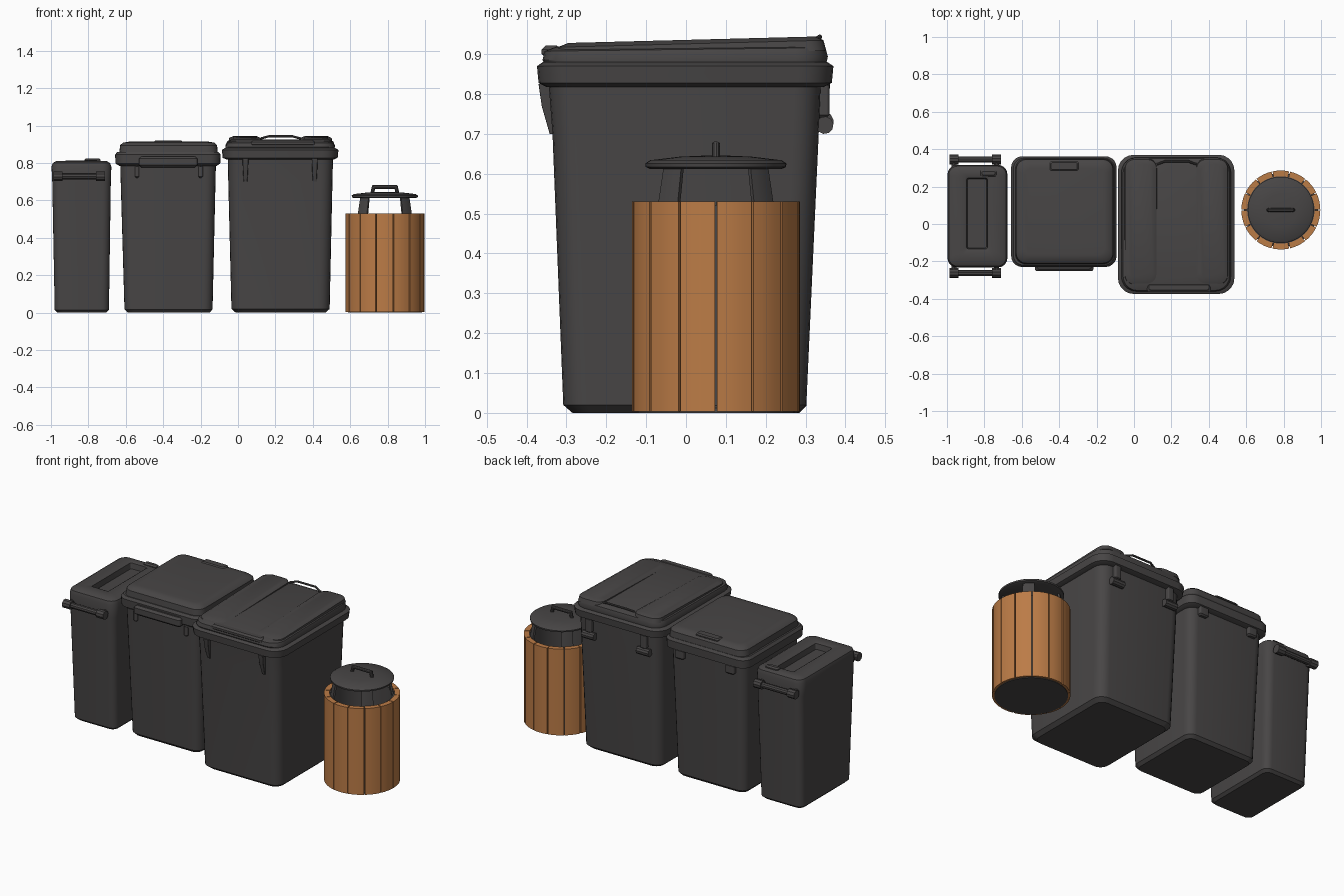
import bpy, bmesh, math
from mathutils import Vector

if "Cube" in bpy.data.objects:
    bpy.data.objects.remove(bpy.data.objects["Cube"])


def material(name, rgb):
    m = bpy.data.materials.new(name)
    m.diffuse_color = (*rgb, 1)
    m.use_nodes = True
    m.node_tree.nodes["Principled BSDF"].inputs["Base Color"].default_value = m.diffuse_color
    return m


DARK = material("dark grey plastic", (0.064, 0.060, 0.060))
WOOD = material("orange wood", (0.50, 0.20, 0.062))


def finish(bm, name, mat, angle=35):
    bmesh.ops.recalc_face_normals(bm, faces=bm.faces)
    me = bpy.data.meshes.new(name)
    bm.to_mesh(me)
    bm.free()
    ob = bpy.data.objects.new(name, me)
    bpy.context.collection.objects.link(ob)
    me.materials.append(mat)
    bpy.ops.object.select_all(action='DESELECT')
    ob.select_set(True)
    bpy.context.view_layer.objects.active = ob
    bpy.ops.object.shade_smooth_by_angle(angle=math.radians(angle))
    return ob


def skin(bm, rings):
    """Bridge equal rings of points and cap both ends."""
    vs = [[bm.verts.new(p) for p in r] for r in rings]
    n = len(vs[0])
    for a, b in zip(vs, vs[1:]):
        for i in range(n):
            j = (i + 1) % n
            bm.faces.new((a[i], a[j], b[j], b[i]))
    bm.faces.new(vs[0][::-1])
    bm.faces.new(vs[-1])


def loft(name, levels, slope=0.0, mat=DARK):
    """Stack rounded rectangles given as (z, x0, x1, y0, y1, corner radius)."""
    bm = bmesh.new()
    rings = []
    for z, x0, x1, y0, y1, r in levels:
        ring = []
        for q, (cx, cy) in enumerate(((x1 - r, y1 - r), (x0 + r, y1 - r),
                                      (x0 + r, y0 + r), (x1 - r, y0 + r))):
            for k in range(6):
                t = math.pi / 2 * (q + k / 5)
                x, y = cx + r * math.cos(t), cy + r * math.sin(t)
                ring.append((x, y, z + slope * y))
        rings.append(ring)
    skin(bm, rings)
    return finish(bm, name, mat)


def box(name, x0, x1, y0, y1, z0, z1, r=0.008, slope=0.0):
    e = min(r, (z1 - z0) / 3)
    return loft(name, [(z0, x0 + e, x1 - e, y0 + e, y1 - e, r), (z0 + e, x0, x1, y0, y1, r),
                       (z1 - e, x0, x1, y0, y1, r), (z1, x0 + e, x1 - e, y0 + e, y1 - e, r)], slope)


def tube(name, pts, r, n=10):
    """Round rod through a few points."""
    bm = bmesh.new()
    for a, b in zip(pts, pts[1:]):
        a, b = Vector(a), Vector(b)
        d = (b - a).normalized()
        u = d.orthogonal().normalized()
        v = d.cross(u)
        skin(bm, [[p + u * r * math.cos(2 * math.pi * k / n) + v * r * math.sin(2 * math.pi * k / n)
                   for k in range(n)] for p in (a - d * r * .5, b + d * r * .5)])
    return finish(bm, name, DARK)


def lathe(name, prof, cx, cy, n=40, mat=DARK):
    """Turn (radius, z) points around a vertical axis."""
    bm = bmesh.new()
    skin(bm, [[(cx + r * math.cos(2 * math.pi * k / n), cy + r * math.sin(2 * math.pi * k / n), z)
               for k in range(n)] for r, z in prof])
    return finish(bm, name, mat)


def arc_block(bm, cx, cy, a0, a1, low, high, n=4):
    """Curved block; low and high are (inner radius, outer radius, z)."""
    rings = []
    for k in range(n + 1):
        t = a0 + (a1 - a0) * k / n
        c, s = math.cos(t), math.sin(t)
        rings.append([(cx + c * r, cy + s * r, z) for r, z in
                      ((low[0], low[2]), (low[1], low[2]), (high[1], high[2]), (high[0], high[2]))])
    skin(bm, rings)


# --- slim bin with a slot in its top ---
loft("slim_bin_body", [
    (0, -.965, -.705, -.185, .27, .035), (.015, -.98, -.69, -.20, .285, .04),
    (.70, -.993, -.68, -.228, .312, .045), (.78, -.997, -.677, -.232, .316, .05),
    (.80, -.99, -.684, -.225, .309, .045), (.81, -.972, -.702, -.207, .291, .035),
    (.813, -.905, -.773, -.143, .255, .012), (.808, -.895, -.783, -.133, .245, .010),
    (.775, -.89, -.788, -.128, .24, .010)])
box("slim_bin_lid_catch", -.82, -.735, .255, .29, .80, .825)
for side, y, yb in (("front", -.262, -.215), ("back", .345, .30)):
    tube(f"slim_bin_{side}_handle", [(-.965, y, .73), (-.735, y, .73)], .017)
    for x in (-.962, -.735):
        tube(f"slim_bin_{side}_handle_knob", [(x - .012, y, .73), (x + .012, y, .73)], .026)
        tube(f"slim_bin_{side}_handle_arm", [(x, yb, .735), (x, y, .73)], .014)

# --- middle bin ---
loft("middle_bin_body", [
    (0, -.59, -.152, -.165, .285, .04), (.018, -.607, -.136, -.182, .302, .05),
    (.80, -.63, -.118, -.212, .335, .055)])
loft("middle_bin_rim", [
    (.785, -.635, -.113, -.212, .338, .05), (.797, -.655, -.095, -.228, .36, .06),
    (.845, -.657, -.093, -.23, .362, .06), (.86, -.645, -.105, -.22, .352, .055)])
loft("middle_bin_lid", [
    (.855, -.635, -.108, -.215, .35, .055), (.895, -.63, -.112, -.21, .345, .055),
    (.909, -.615, -.127, -.195, .33, .05), (.914, -.585, -.157, -.165, .30, .04)])
box("middle_bin_front_handle", -.53, -.217, -.252, -.20, .777, .835, .012)
box("middle_bin_lid_back_handle", -.45, -.297, .285, .335, .90, .92)
for x in (-.54, -.2):
    box("middle_bin_hinge", x - .03, x + .03, .32, .355, .74, .80)
    box("middle_bin_front_gusset", x - .012, x + .012, -.222, -.19, .72, .79)

# --- large bin ---
loft("large_bin_body", [
    (0, -.012, .468, -.285, .28, .05), (.02, -.035, .49, -.308, .302, .06),
    (.70, -.052, .505, -.335, .333, .065), (.83, -.055, .508, -.345, .338, .065)])
loft("large_bin_rim", [
    (.818, -.06, .512, -.35, .345, .07), (.828, -.082, .533, -.37, .366, .085),
    (.87, -.086, .537, -.374, .37, .085), (.88, -.07, .52, -.36, .355, .075)])
loft("large_bin_lid", [
    (.872, -.065, .515, -.352, .352, .075), (.89, -.068, .518, -.36, .356, .08),
    (.912, -.058, .51, -.355, .35, .075), (.923, -.03, .48, -.325, .32, .06)], .012)
for x0, x1 in ((-.052, .125), (.33, .505)):
    loft("large_bin_lid_raised_side", [
        (.90, x0, x1, -.33, .352, .05), (.926, x0 + .004, x1 - .004, -.322, .345, .05),
        (.936, x0 + .025, x1 - .025, -.295, .325, .04)], .026)
box("large_bin_lid_front_lip", .07, .41, -.362, -.315, .89, .922, .01)
tube("large_bin_lid_back_handle", [(.125, .32, .932), (.165, .335, .943), (.29, .335, .943),
                                   (.332, .32, .932)], .006, 8)
for x in (.04, .41):
    tube("large_bin_back_hinge", [(x - .03, .348, .722), (x + .03, .348, .722)], .022)
    box("large_bin_back_bracket", x - .02, x + .02, .325, .36, .74, .83)
    # tapered gusset under the front rim
    loft("large_bin_front_gusset", [(.70, x - .01, x + .01, -.342, -.32, .004),
                                    (.77, x - .014, x + .014, -.362, -.32, .004),
                                    (.825, x - .016, x + .016, -.37, -.32, .004)])

# --- round wooden bin ---
CX, CY = .785, .075
N = 14
bm = bmesh.new()
for i in range(N):
    a = 2 * math.pi * i / N
    arc_block(bm, CX, CY, a + .012, a + 2 * math.pi / N - .012, (.180, .211, .004), (.180, .211, .53))
finish(bm, "wooden_slats", WOOD, 30)
lathe("round_bin_liner", [(.198, 0), (.198, .012), (.185, .018), (.183, .522), (.168, .522),
                          (.165, .03)], CX, CY)
# four leaning posts carrying the domed cover
bm = bmesh.new()
for i in range(4):
    a = math.pi / 4 + i * math.pi / 2
    arc_block(bm, CX, CY, a - .2, a + .2, (.168, .180, .49), (.145, .157, .62))
finish(bm, "round_bin_cover_posts", DARK)
lathe("round_bin_cover", [(.165, .612), (.176, .617), (.177, .626), (.165, .634), (.09, .643),
                          (.02, .646)], CX, CY)
tube("round_bin_cover_handle", [(CX - .068, CY, .635), (CX - .06, CY, .672), (CX + .06, CY, .672),
                                (CX + .068, CY, .635)], .010)
